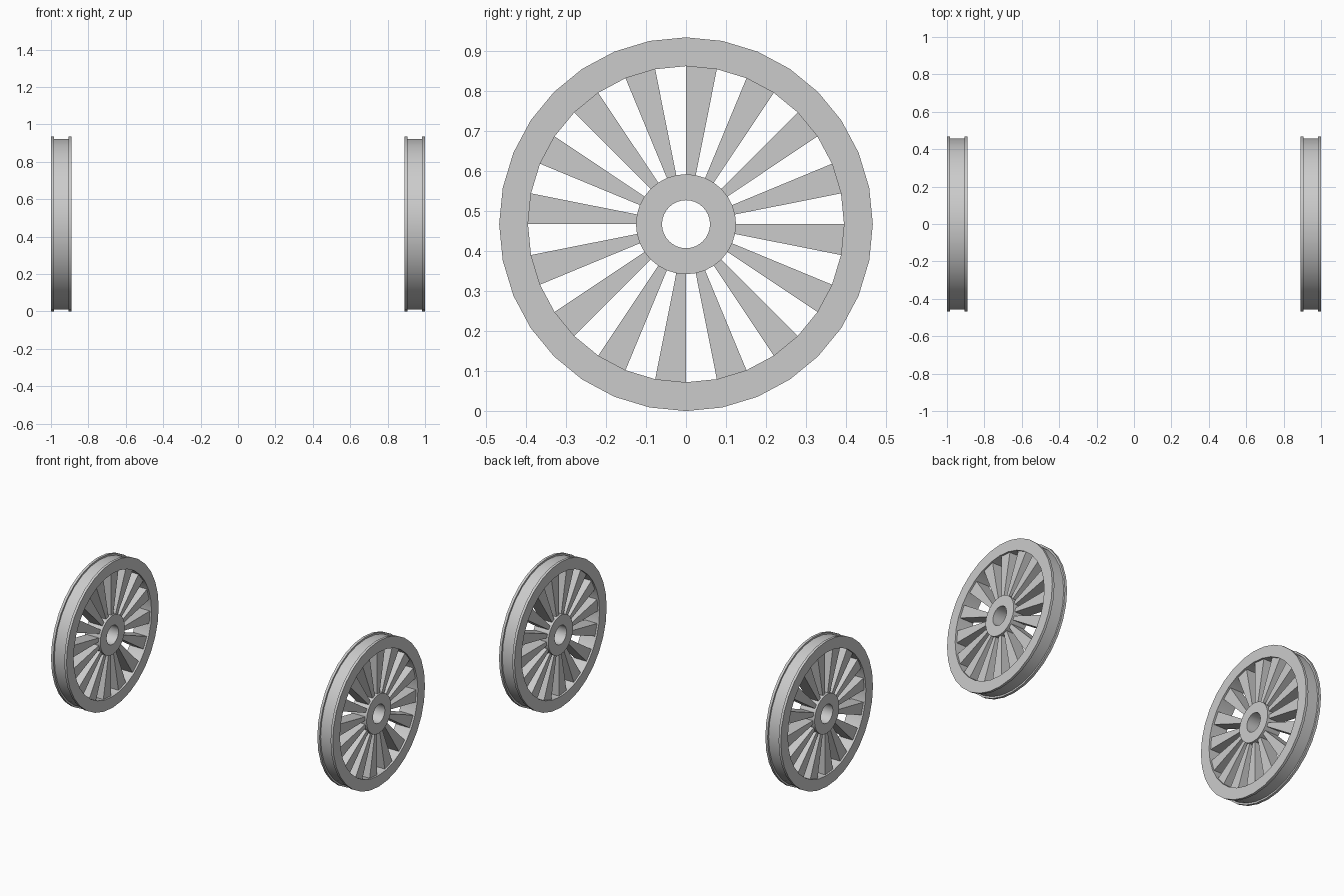
import bpy, bmesh, math

SEGMENTS = 32
RADIUS = 0.467
HALF_WIDTH = 0.055
WHEEL_X = 0.945

cube = bpy.data.objects.get("Cube")
if cube:
    bpy.data.objects.remove(cube, do_unlink=True)

grey = bpy.data.materials.new("wheel grey")
grey.use_nodes = True
colour = (0.6, 0.6, 0.6, 1)
grey.diffuse_color = colour
grey.node_tree.nodes["Principled BSDF"].inputs["Base Color"].default_value = colour


def point(x, r, step):
    a = 2 * math.pi * step / SEGMENTS
    return (x, r * math.sin(a), r * math.cos(a))


def finish(bm, name, x):
    bmesh.ops.recalc_face_normals(bm, faces=bm.faces)
    mesh = bpy.data.meshes.new(name)
    bm.to_mesh(mesh)
    bm.free()
    mesh.materials.append(grey)
    obj = bpy.data.objects.new(name, mesh)
    obj.location = (x, 0, RADIUS)
    bpy.context.collection.objects.link(obj)
    bpy.ops.object.select_all(action="DESELECT")
    obj.select_set(True)
    bpy.context.view_layer.objects.active = obj
    bpy.ops.object.shade_smooth_by_angle(angle=math.radians(30))


def lathe(name, profile, x):
    """Closed (x, radius) profile turned around the axle."""
    bm = bmesh.new()
    rings = [[bm.verts.new(point(px, r, s)) for px, r in profile]
             for s in range(SEGMENTS)]
    n = len(profile)
    for s in range(SEGMENTS):
        a, b = rings[s], rings[(s + 1) % SEGMENTS]
        for i in range(n):
            j = (i + 1) % n
            bm.faces.new((a[i], a[j], b[j], b[i]))
    finish(bm, name, x)


def spokes(name, x):
    """Wedges filling every other segment between hub and rim."""
    bm = bmesh.new()
    w = HALF_WIDTH - 0.012
    for s in range(0, SEGMENTS, 2):
        corners = [(0.122, s), (0.397, s), (0.397, s + 1), (0.122, s + 1)]
        front = [bm.verts.new(point(w, r, t)) for r, t in corners]
        back = [bm.verts.new(point(-w, r, t)) for r, t in corners]
        bm.faces.new(front)
        bm.faces.new(back[::-1])
        for i in range(4):
            j = (i + 1) % 4
            bm.faces.new((front[i], back[i], back[j], front[j]))
    finish(bm, name, x)


# Rim section with a lip on both edges of the tread
W = HALF_WIDTH
LIP, GROOVE = W - 0.016, RADIUS - 0.011
rim = [(-W, 0.395), (-W, RADIUS), (-LIP, RADIUS), (-LIP, GROOVE),
       (LIP, GROOVE), (LIP, RADIUS), (W, RADIUS), (W, 0.395)]
hub = [(-W, 0.06), (-W, 0.125), (W, 0.125), (W, 0.06)]

for side, x in (("left", WHEEL_X), ("right", -WHEEL_X)):
    lathe(side + "_wheel_rim", rim, x)
    lathe(side + "_wheel_hub", hub, x)
    spokes(side + "_wheel_spokes", x)
